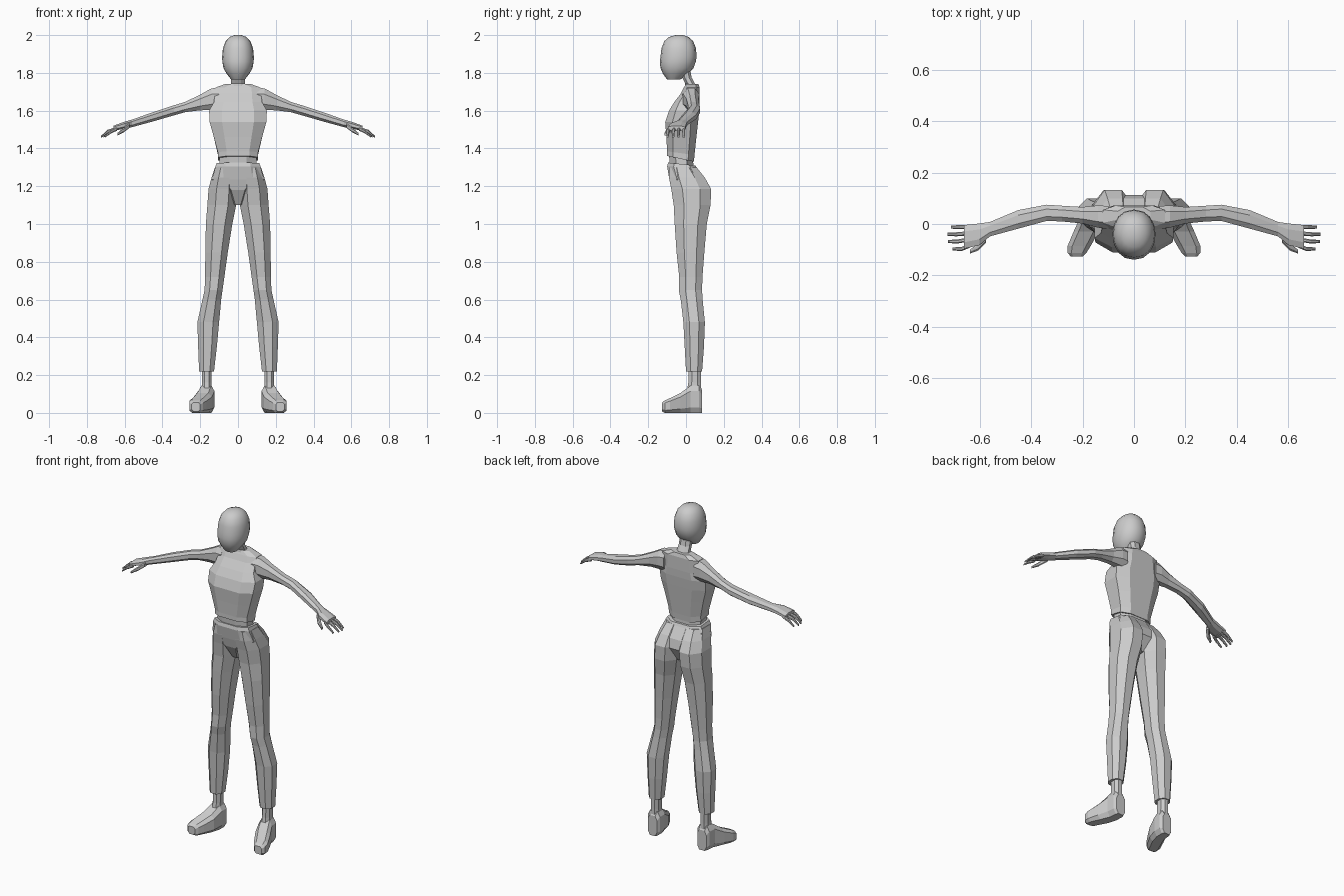
import bpy, bmesh, math

grey = bpy.data.materials.new("plain grey")
grey.diffuse_color = (0.6, 0.6, 0.6, 1)


def loft(name, rings, mirror=False, smooth=False):
    """Skin a list of equal-length point rings and cap both ends."""
    bm = bmesh.new()
    loops = [[bm.verts.new(p) for p in r] for r in rings]
    n = len(loops[0])
    for a, b in zip(loops, loops[1:]):
        for i in range(n):
            bm.faces.new((a[i], a[(i + 1) % n], b[(i + 1) % n], b[i]))
    bm.faces.new(loops[0])
    bm.faces.new(loops[-1])
    bmesh.ops.recalc_face_normals(bm, faces=bm.faces)
    me = bpy.data.meshes.new(name)
    bm.to_mesh(me)
    bm.free()
    me.materials.append(grey)
    ob = bpy.data.objects.new(name, me)
    bpy.context.collection.objects.link(ob)
    if mirror:
        m = ob.modifiers.new("mirror", 'MIRROR')
        m.use_mirror_merge = False
    if smooth:
        bpy.ops.object.select_all(action='DESELECT')
        ob.select_set(True)
        bpy.context.view_layer.objects.active = ob
        bpy.ops.object.shade_smooth_by_angle(angle=math.radians(35))
    return ob


def octagon(a0, a1, b0, b1, c=0.27):
    """Box outline with cut corners."""
    da, db = (a1 - a0) * c, (b1 - b0) * c
    return [(a0 + da, b0), (a1 - da, b0), (a1, b0 + db), (a1, b1 - db),
            (a1 - da, b1), (a0 + da, b1), (a0, b1 - db), (a0, b0 + db)]


def z_ring(z, x0, x1, y0, y1, c=0.27, tilt=0):
    return [(x, y, z + tilt * (y - y0) / (y1 - y0)) for x, y in octagon(x0, x1, y0, y1, c)]


def x_ring(x, y0, y1, z0, z1, c=0.27):
    return [(x, y, z) for y, z in octagon(y0, y1, z0, z1, c)]


def y_ring(y, x0, x1, z0, z1, c=0.27):
    return [(x, y, z) for x, z in octagon(x0, x1, z0, z1, c)]


# Head: stacked rounded rings, z, half width, front y, back y
head = [(2.0, .018, -.055, -.015), (1.99, .045, -.09, .015), (1.968, .066, -.115, .038),
        (1.93, .08, -.13, .053), (1.885, .084, -.135, .056), (1.86, .083, -.139, .052),
        (1.825, .077, -.135, .04), (1.795, .06, -.122, .012), (1.765, .036, -.1, -.03)]
rings = []
for z, rx, y0, y1 in head:
    ring = []
    for i in range(16):
        a = math.tau * i / 16
        s, k = math.sin(a), math.cos(a)
        sx = math.copysign(abs(s) ** .88, s)
        ring.append((rx * sx, (y0 + y1) / 2 - (y1 - y0) / 2 * k, z))
    rings.append(ring)
loft("head", rings, smooth=True)

# Neck, leaning forward
loft("neck", [z_ring(1.82, -.036, .036, -.03, .022), z_ring(1.775, -.035, .035, -.02, .03),
              z_ring(1.745, -.037, .037, -.004, .046), z_ring(1.71, -.055, .055, -.01, .06)])

# Vest-shaped torso
torso = [(1.36, .107, -.1, .042, .22, -.03), (1.385, .107, -.1, .045, .22, -.02),
         (1.46, .128, -.104, .055, .22, 0), (1.54, .15, -.11, .064, .22, 0),
         (1.6, .153, -.09, .07, .22, 0), (1.645, .128, -.062, .072, .2, 0),
         (1.69, .122, -.028, .072, .2, 0), (1.722, .12, -.012, .072, .2, 0),
         (1.742, .065, .0, .066, .25, 0)]
loft("torso", [z_ring(z, -w, w, f, b, c, t) for z, w, f, b, c, t in torso])

# Bare midriff between vest and trousers
loft("midriff", [z_ring(1.29, -.1, .1, -.085, .04), z_ring(1.37, -.097, .097, -.09, .036)])

# Trouser waist and pelvis, narrowing to the crotch
pelvis = [(1.325, .113, -.095, .05, .22, -.015), (1.305, .12, -.1, .058, .22, -.01),
          (1.235, .138, -.088, .1, .22, 0), (1.18, .08, -.075, .112, .27, 0),
          (1.1, .03, -.03, .07, .27, 0)]
loft("pelvis", [z_ring(z, -w, w, f, b, c, t) for z, w, f, b, c, t in pelvis])

# Trouser legs: z, inner x, outer x, front y, back y
leg = [(1.3, .01, .122, -.09, .056), (1.245, .008, .14, -.09, .1), (1.185, .005, .156, -.078, .133),
       (1.1, .01, .162, -.065, .13), (1.0, .03, .17, -.06, .11), (.85, .054, .173, -.05, .097),
       (.72, .072, .174, -.036, .087), (.65, .082, .177, -.038, .085), (.6, .089, .188, -.028, .088),
       (.48, .1, .215, -.014, .1), (.35, .112, .211, -.007, .095), (.22, .127, .206, 0, .085)]
loft("trouser_leg", [z_ring(z, a, b, f, k, .28) for z, a, b, f, k in leg], mirror=True)

# Ankles and outward-turned shoes
loft("ankle", [z_ring(.25, .14, .19, .015, .08), z_ring(.16, .14, .19, .012, .08),
               z_ring(.08, .135, .195, .0, .082)], mirror=True)
shoe = [(.085, .135, .195, 0, .12), (.07, .125, .205, 0, .145), (.025, .125, .21, 0, .145),
        (-.03, .138, .235, 0, .105), (-.085, .168, .258, 0, .078), (-.112, .185, .258, 0, .066),
        (-.127, .2, .245, .008, .055)]
loft("shoe", [y_ring(y, a, b, f, k, .2) for y, a, b, f, k in shoe], mirror=True)

# Arms with palm: x, front y, back y, bottom z, top z
arm = [(.1, -.02, .07, 1.6, 1.722), (.14, -.014, .072, 1.603, 1.718), (.2, .002, .066, 1.602, 1.685),
       (.28, .01, .071, 1.592, 1.646), (.34, .012, .075, 1.575, 1.628),
       (.45, -.018, .054, 1.543, 1.592), (.56, -.048, .008, 1.513, 1.553),
       (.6, -.082, .002, 1.505, 1.542), (.66, -.096, -.004, 1.493, 1.52)]
loft("arm", [x_ring(x, f, k, a, b) for x, f, k, a, b in arm], mirror=True)

# Four fingers, then the thumb
for i, (y, tip) in enumerate([(-.012, .712), (-.036, .725), (-.06, .722), (-.085, .705)]):
    r, out = .008, -.004 * i
    loft("finger_%d" % (i + 1),
         [x_ring(.64, y - r, y + r, 1.494, 1.514),
          x_ring(tip - .035, y - r + out, y + r + out, 1.481, 1.499),
          x_ring(tip, y - .006 + out, y + .006 + out, 1.457, 1.467)], mirror=True)
loft("thumb", [x_ring(.575, -.072, -.045, 1.508, 1.533), x_ring(.605, -.103, -.075, 1.485, 1.51),
               x_ring(.638, -.115, -.1, 1.468, 1.482)], mirror=True)
